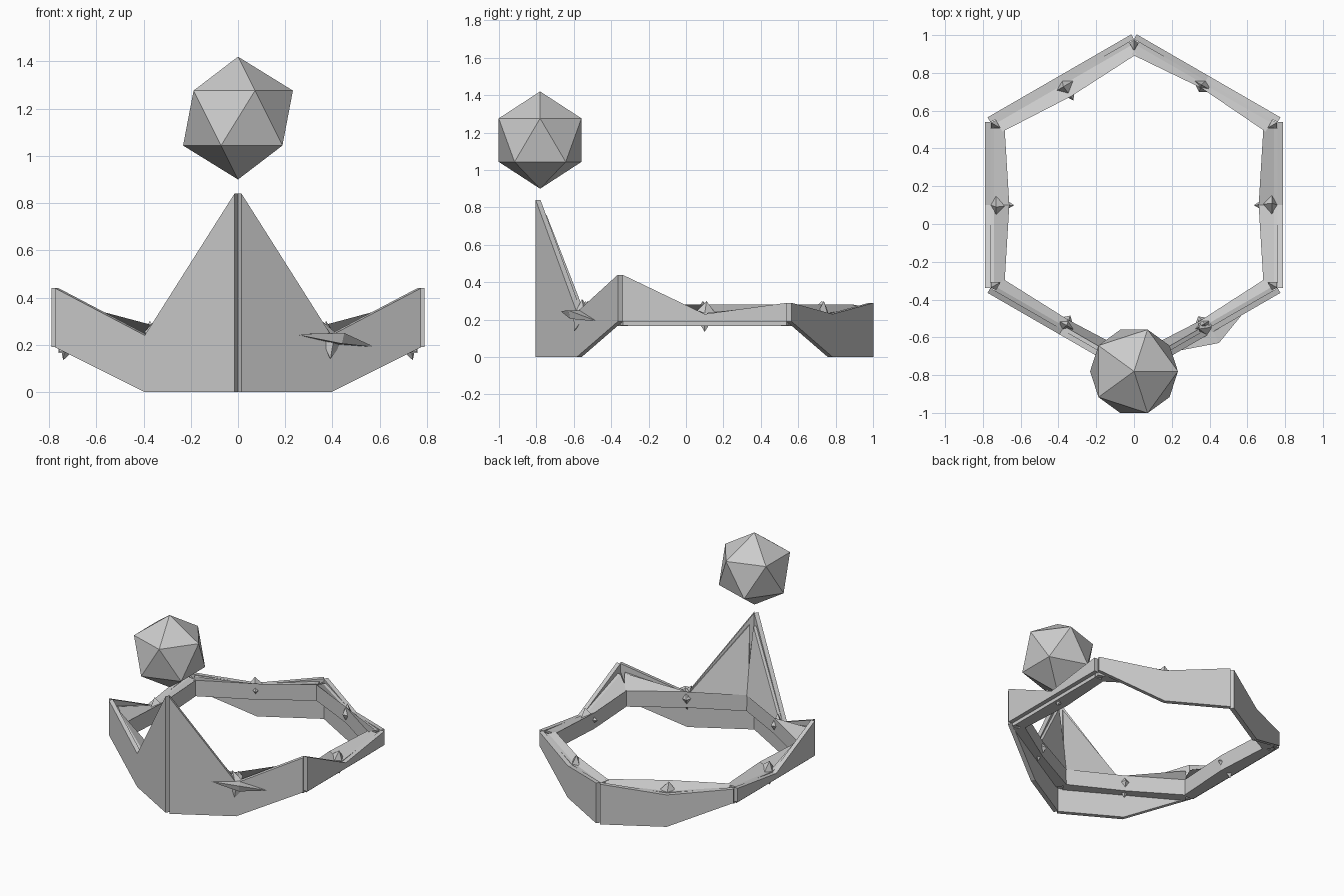
import bpy, bmesh
from math import sin, cos, radians
from mathutils import Vector

cube = bpy.data.objects.get("Cube")
if cube:
    bpy.data.objects.remove(cube)

mat = bpy.data.materials.new("plain_grey")
mat.use_nodes = True
GREY = (0.6, 0.6, 0.6, 1)
mat.diffuse_color = GREY
mat.node_tree.nodes["Principled BSDF"].inputs["Base Color"].default_value = GREY

APOTHEM, HALF, THICK, CENTRE_Y = 0.76, 0.439, 0.03, 0.1


def finish(name, bm):
    bmesh.ops.recalc_face_normals(bm, faces=bm.faces)
    mesh = bpy.data.meshes.new(name)
    bm.to_mesh(mesh)
    bm.free()
    mesh.materials.append(mat)
    obj = bpy.data.objects.new(name, mesh)
    bpy.context.collection.objects.link(obj)
    return obj


def loft(name, sections):
    """Closed solid through a row of equal cross-sections."""
    bm = bmesh.new()
    rings = [[bm.verts.new(p) for p in s] for s in sections]
    n = len(rings[0])
    for a, b in zip(rings, rings[1:]):
        for i in range(n):
            j = (i + 1) % n
            bm.faces.new((a[i], a[j], b[j], b[i]))
    bm.faces.new(rings[0])
    bm.faces.new(rings[-1])
    return finish(name, bm)


def hull(name, points):
    bm = bmesh.new()
    for p in points:
        bm.verts.new(p)
    bmesh.ops.convex_hull(bm, input=bm.verts)
    return finish(name, bm)


def place(angle, along, inward, z):
    """Point in the frame of the side whose normal has this angle."""
    c, s = cos(radians(angle)), sin(radians(angle))
    r = APOTHEM - inward
    return Vector((r * c - along * s, CENTRE_Y + r * s + along * c, z))


# Heights (bottom, top) at the front point, front corner, rear corner, rear point
CORNERS = [(0, 0.84), (0.19, 0.44), (0.19, 0.29), (0, 0.29)]
MIDS = [(0, 0.24), (0.19, 0.23), (0, 0.23)]
LINER_TOP = [0.76, 0.38, 0.28, 0.27]
SIDES = ["front", "middle", "rear"]
# Depth of the inner beam at the middle of each side
DEPTH = {"front_left": 0.055, "middle_left": 0.1, "rear_left": 0.045,
         "front_right": 0.06, "middle_right": 0.1, "rear_right": 0.095}

for i, side in enumerate(SIDES):
    for label, flip in (("left", 1), ("right", -1)):
        angle = -60 + 60 * i if flip == 1 else 240 - 60 * i
        key = side + "_" + label

        # outer wall plate, bent at its middle
        stations = [(-HALF, CORNERS[i]), (0, MIDS[i]), (HALF, CORNERS[i + 1])]
        loft(key + "_wall", [
            [place(angle, a * flip, d, z)
             for d, z in ((-THICK, lo), (-THICK, hi), (0, hi), (0, lo))]
            for a, (lo, hi) in stations])

        # faceted beam lining the inside
        mid = DEPTH[key]
        beam = [(-HALF + 0.03, LINER_TOP[i], 0.075), (0, 0.235, mid),
                (HALF - 0.03, LINER_TOP[i + 1], 0.075)]
        loft(key + "_beam", [
            [place(angle, a * flip, d, z)
             for d, z in ((0, 0.165), (0, top), (0.02, top), (dep, 0.28), (dep, 0.165))]
            for a, top, dep in beam])

        # small pointed stud at the middle of the beam
        hull(key + "_stud", [place(angle, a, d, z) for a, d, z in (
            (-0.06, 0.03, 0.23), (0.06, 0.03, 0.23), (0, mid + 0.025, 0.23),
            (0, 0, 0.23), (0.01, 0.03, 0.3), (0, 0.02, 0.135))])

# corner wedges filling the inside of each bend
for k in range(6):
    ang = radians(-90 + 60 * k)
    lo = 0.17
    hi = LINER_TOP[min(k, 6 - k)]
    out = Vector((cos(ang), sin(ang), 0))
    tan = Vector((-sin(ang), cos(ang), 0))
    base = Vector((0, CENTRE_Y, 0))
    hull("corner_wedge_%d" % k, [
        base + out * r + tan * t + Vector((0, 0, z)) for r, t, z in (
            (0.875, 0, lo), (0.875, 0, hi), (0.835, -0.06, lo), (0.835, 0.06, lo),
            (0.79, 0, 0.2), (0.79, 0, 0.27))])

# sharp star piercing the left front wall
hull("star_spike", [(0.24, -0.67, 0.245), (0.58, -0.47, 0.19), (0.45, -0.63, 0.25),
                    (0.44, -0.62, 0.205), (0.4, -0.53, 0.25), (0.41, -0.53, 0.2)])
hull("star_blade", [place(-60, a, d, z) for a, d, z in (
    (-0.03, 0.02, 0.31), (-0.01, -0.04, 0.14), (0.07, -0.02, 0.22),
    (-0.04, -0.02, 0.22), (0, -0.05, 0.22), (0, 0.08, 0.22))])

# floating gem
bm = bmesh.new()
bmesh.ops.create_icosphere(bm, subdivisions=1, radius=0.26)
gem = finish("floating_gem", bm)
gem.location = (0, -0.78, 1.16)
